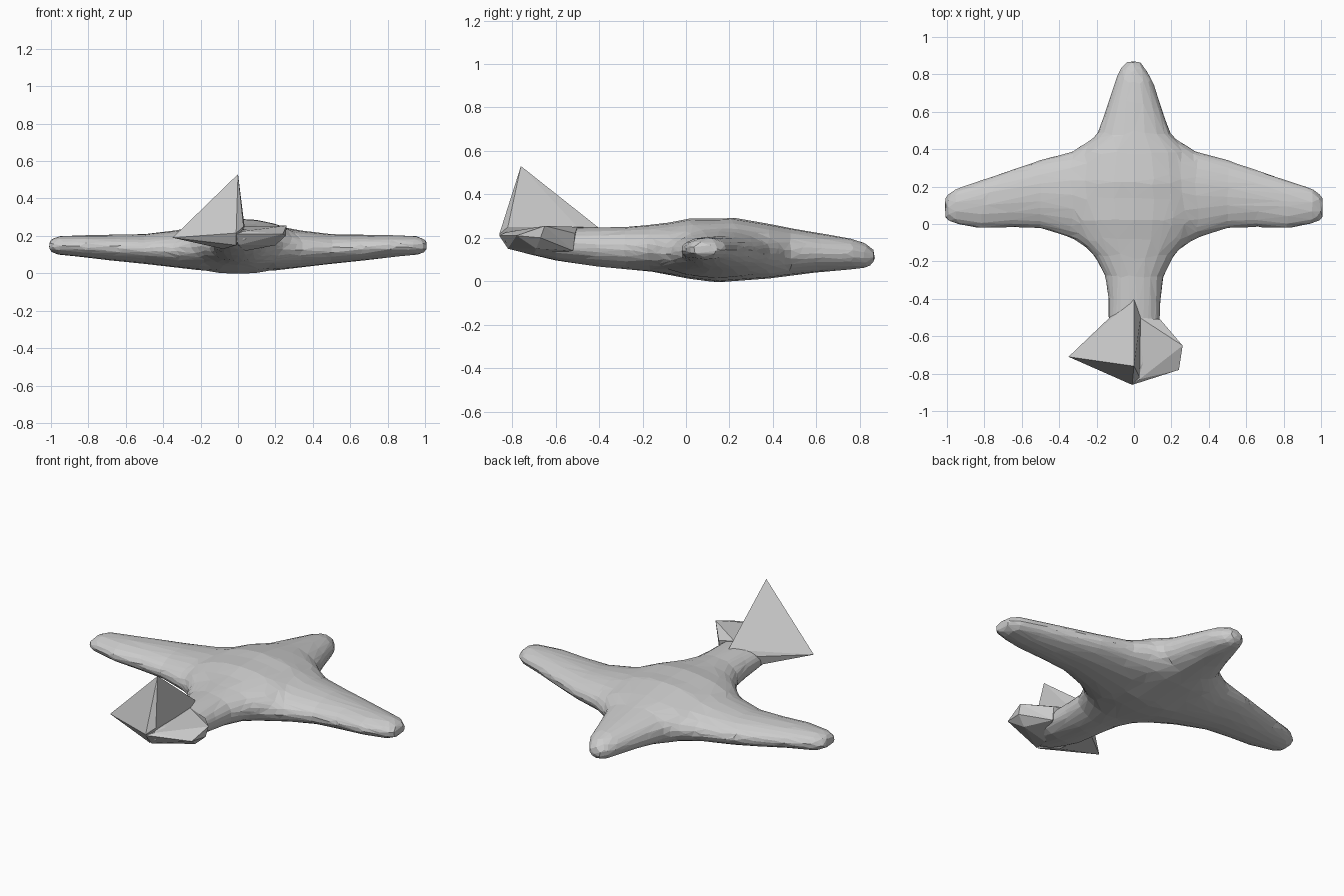
import bpy, bmesh, math
from mathutils import Vector

if "Cube" in bpy.data.objects:
    bpy.data.objects.remove(bpy.data.objects["Cube"])

grey = bpy.data.materials.new("plain_grey")
grey.use_nodes = True
grey.diffuse_color = (0.6, 0.6, 0.6, 1)
bsdf = next(n for n in grey.node_tree.nodes if n.type == 'BSDF_PRINCIPLED')
bsdf.inputs["Base Color"].default_value = grey.diffuse_color
bsdf.inputs["Roughness"].default_value = 0.8


def finish(bm, name):
    bmesh.ops.recalc_face_normals(bm, faces=bm.faces)
    mesh = bpy.data.meshes.new(name)
    bm.to_mesh(mesh)
    bm.free()
    mesh.materials.append(grey)
    obj = bpy.data.objects.new(name, mesh)
    bpy.context.collection.objects.link(obj)
    return obj


def loft(bm, stations, axis, sides=20):
    """Elliptical sections: (position, side min, side max, bottom, top)."""
    rings = []
    for pos, lo, hi, bottom, top in stations:
        ring = []
        for i in range(sides):
            a = math.tau * i / sides
            side = (lo + hi) / 2 + (hi - lo) / 2 * math.cos(a)
            z = (bottom + top) / 2 + (top - bottom) / 2 * math.sin(a)
            ring.append(bm.verts.new((pos, side, z) if axis == 'x' else (side, pos, z)))
        rings.append(ring)
    for a, b in zip(rings, rings[1:]):
        for i in range(sides):
            j = (i + 1) % sides
            bm.faces.new((a[i], a[j], b[j], b[i]))
    bm.faces.new(rings[0])
    bm.faces.new(rings[-1])


def hull(name, points):
    bm = bmesh.new()
    for p in points:
        bm.verts.new(Vector(p))
    res = bmesh.ops.convex_hull(bm, input=bm.verts)
    spare = [g for g in res["geom_interior"] if isinstance(g, bmesh.types.BMVert)]
    bmesh.ops.delete(bm, geom=spare, context='VERTS')
    return finish(bm, name)


# Fuselage sections from tail to far end
fuselage = [
    (-0.84, -0.05, 0.05, 0.17, 0.23),
    (-0.75, -0.10, 0.10, 0.13, 0.24),
    (-0.60, -0.14, 0.14, 0.095, 0.245),
    (-0.40, -0.14, 0.145, 0.065, 0.25),
    (-0.28, -0.155, 0.16, 0.055, 0.25),
    (-0.17, -0.215, 0.215, 0.045, 0.26),
    (-0.08, -0.30, 0.30, 0.03, 0.27),
    (0.02, -0.34, 0.34, 0.01, 0.29),
    (0.14, -0.36, 0.36, -0.005, 0.288),
    (0.22, -0.34, 0.34, 0.0, 0.293),
    (0.38, -0.30, 0.30, 0.012, 0.265),
    (0.48, -0.20, 0.20, 0.025, 0.245),
    (0.60, -0.155, 0.155, 0.04, 0.225),
    (0.77, -0.10, 0.10, 0.055, 0.195),
    (0.83, -0.075, 0.065, 0.06, 0.175),
    (0.87, -0.045, 0.035, 0.085, 0.14),
]
# Wing sections from the middle outwards, mirrored to both sides
half_wing = [
    (0.20, -0.165, 0.475, 0.015, 0.255),
    (0.33, -0.08, 0.39, 0.03, 0.23),
    (0.50, -0.025, 0.345, 0.05, 0.21),
    (0.65, -0.02, 0.295, 0.065, 0.207),
    (0.82, -0.025, 0.235, 0.085, 0.205),
    (0.96, 0.0, 0.19, 0.098, 0.20),
    (1.01, 0.02, 0.145, 0.115, 0.178),
]
wing = [(-s[0], *s[1:]) for s in reversed(half_wing)] + half_wing

# Body: both lofts fused into one soft, coarsely faceted skin
bm = bmesh.new()
loft(bm, fuselage, 'y')
loft(bm, wing, 'x')
body = finish(bm, "fuselage_and_wings")
fuse = body.modifiers.new("fuse", 'REMESH')
fuse.mode = 'VOXEL'
fuse.voxel_size = 0.018
soft = body.modifiers.new("soften", 'SMOOTH')
soft.factor = 0.5
soft.iterations = 6
facets = body.modifiers.new("facets", 'DECIMATE')
facets.ratio = 0.06

# Tail fin running out to the long right tailplane tip
hull("tail_fin_and_right_tailplane", [
    (0.0, -0.76, 0.53), (-0.35, -0.71, 0.19), (-0.01, -0.86, 0.215),
    (0.03, -0.82, 0.25), (0.01, -0.49, 0.295), (0.035, -0.50, 0.25),
    (-0.13, -0.50, 0.20), (-0.11, -0.50, 0.14), (-0.08, -0.72, 0.13),
    (-0.01, -0.82, 0.15), (0.0, -0.40, 0.245),
])

# Short, blunt left tailplane
hull("left_tailplane", [
    (0.26, -0.65, 0.255), (0.24, -0.78, 0.21), (0.20, -0.69, 0.15),
    (0.255, -0.67, 0.20), (0.03, -0.83, 0.225), (0.0, -0.82, 0.15),
    (0.14, -0.51, 0.22), (0.14, -0.52, 0.14), (0.03, -0.50, 0.25),
    (0.04, -0.70, 0.12), (-0.01, -0.86, 0.21),
])
